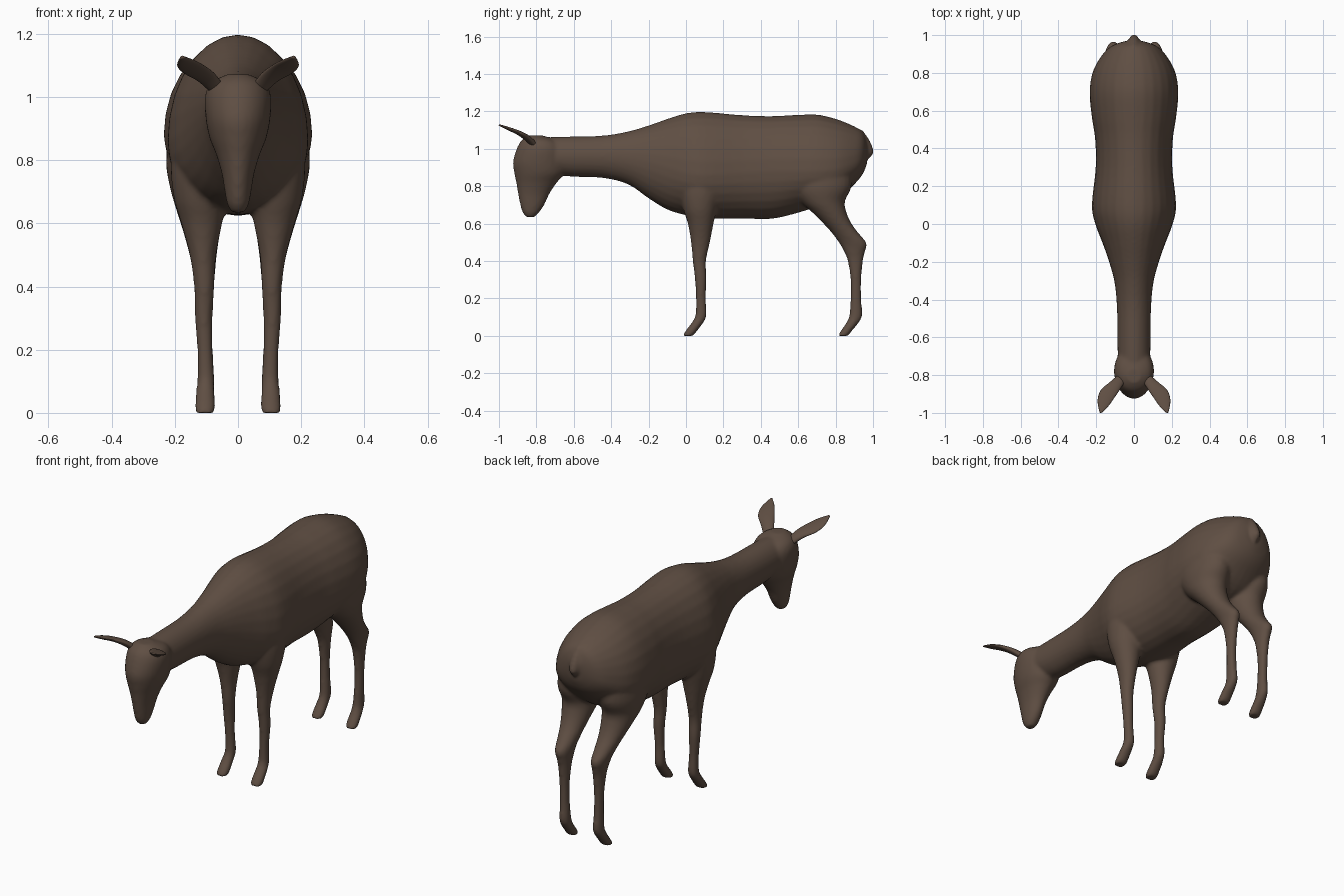
import bpy, bmesh, math
from mathutils import Vector

brown = bpy.data.materials.new("brown_coat")
brown.diffuse_color = (0.115, 0.077, 0.056, 1)
SIDES = 28
ANGLES = [2 * math.pi * i / SIDES for i in range(SIDES)]


def smooth_rows(rows, steps=4):
    """Catmull-Rom interpolation between the rows of a profile."""
    rows = [Vector(r) for r in rows]
    out = []
    for i in range(len(rows) - 1):
        a, b, c, d = (rows[max(i - 1, 0)], rows[i], rows[i + 1],
                      rows[min(i + 2, len(rows) - 1)])
        for s in range(steps):
            t = s / steps
            out.append(b + 0.5 * t * ((c - a) + t * ((2 * a - 5 * b + 4 * c - d)
                       + t * (3 * (b - c) + d - a))))
    return out + [rows[-1]]


def loft(bm, rings, mirror=False):
    """Closed tube through rings of points, optionally repeated across x = 0."""
    for sx in ((1, -1) if mirror else (1,)):
        loops = [[bm.verts.new((p[0] * sx, p[1], p[2])) for p in r] for r in rings]
        for r, q in zip(loops, loops[1:]):
            for i in range(SIDES):
                j = (i + 1) % SIDES
                bm.faces.new((r[i], r[j], q[j], q[i]))
        bm.faces.new(loops[0])
        bm.faces.new(loops[-1])
    bmesh.ops.recalc_face_normals(bm, faces=bm.faces[:])


def body_ring(row):
    """Upright egg section: y, top, widest height, bottom, half width."""
    y, top, mid, bot, w = row
    return [(w * math.cos(a), y,
             mid + math.sin(a) * (top - mid if math.sin(a) > 0 else mid - bot))
            for a in ANGLES]


def flat_ring(row):
    """Level oval section: z, front y, back y, inner x, outer x."""
    z, y0, y1, x0, x1 = row
    return [((x0 + x1) / 2 + (x1 - x0) / 2 * math.cos(a),
             (y0 + y1) / 2 + (y1 - y0) / 2 * math.sin(a), z) for a in ANGLES]


def finish(name, bm):
    mesh = bpy.data.meshes.new(name)
    bm.to_mesh(mesh)
    bm.free()
    mesh.materials.append(brown)
    mesh.shade_smooth()
    ob = bpy.data.objects.new(name, mesh)
    bpy.context.collection.objects.link(ob)
    return ob


skin = bmesh.new()

# neck, torso and rump
torso = [(-0.80, 1.06, 0.97, 0.90, 0.085), (-0.65, 1.065, 0.96, 0.855, 0.087),
         (-0.45, 1.07, 0.96, 0.845, 0.09), (-0.31, 1.093, 0.95, 0.81, 0.103),
         (-0.20, 1.125, 0.93, 0.735, 0.132), (-0.10, 1.16, 0.90, 0.675, 0.167),
         (0.0, 1.19, 0.87, 0.645, 0.205), (0.10, 1.197, 0.86, 0.627, 0.223),
         (0.30, 1.18, 0.87, 0.627, 0.203), (0.45, 1.175, 0.88, 0.625, 0.206),
         (0.57, 1.18, 0.88, 0.65, 0.224), (0.70, 1.183, 0.88, 0.69, 0.235),
         (0.81, 1.157, 0.89, 0.73, 0.217), (0.90, 1.12, 0.92, 0.81, 0.165),
         (0.945, 1.09, 0.95, 0.865, 0.115), (0.968, 1.04, 0.98, 0.92, 0.05)]
loft(skin, [body_ring(r) for r in smooth_rows(torso)])

# head, hanging down from the poll to the muzzle
head = [(1.072, -0.84, -0.77, -0.035, 0.035), (1.045, -0.88, -0.69, -0.085, 0.085),
        (1.0, -0.905, -0.65, -0.105, 0.105), (0.93, -0.925, -0.64, -0.102, 0.102),
        (0.87, -0.918, -0.65, -0.09, 0.09), (0.82, -0.908, -0.69, -0.07, 0.07),
        (0.76, -0.898, -0.73, -0.052, 0.052), (0.70, -0.886, -0.758, -0.042, 0.042),
        (0.66, -0.874, -0.785, -0.034, 0.034), (0.634, -0.855, -0.81, -0.02, 0.02)]
loft(skin, [flat_ring(r) for r in smooth_rows(head)])

# front legs from shoulder to hoof
front_leg = [(0.90, -0.02, 0.20, 0.03, 0.205), (0.78, -0.03, 0.19, 0.03, 0.213),
             (0.68, -0.015, 0.165, 0.035, 0.203), (0.60, 0.01, 0.147, 0.05, 0.18),
             (0.50, 0.027, 0.128, 0.069, 0.153), (0.40, 0.036, 0.107, 0.075, 0.139),
             (0.31, 0.047, 0.11, 0.08, 0.137), (0.20, 0.053, 0.106, 0.08, 0.129),
             (0.11, 0.05, 0.11, 0.075, 0.129), (0.07, 0.03, 0.092, 0.074, 0.133),
             (0.03, 0.0, 0.062, 0.071, 0.136), (0.0, -0.018, 0.038, 0.072, 0.137)]
loft(skin, [flat_ring(r) for r in smooth_rows(front_leg)], mirror=True)

# hind legs from haunch through hock to hoof
hind_leg = [(0.92, 0.58, 0.88, 0.03, 0.215), (0.80, 0.56, 0.885, 0.025, 0.228),
            (0.72, 0.61, 0.85, 0.028, 0.217), (0.66, 0.675, 0.858, 0.04, 0.201),
            (0.60, 0.735, 0.885, 0.052, 0.182), (0.55, 0.78, 0.922, 0.06, 0.167),
            (0.495, 0.82, 0.966, 0.068, 0.152), (0.45, 0.845, 0.957, 0.072, 0.143),
            (0.40, 0.865, 0.946, 0.076, 0.136), (0.30, 0.88, 0.937, 0.081, 0.13),
            (0.20, 0.88, 0.937, 0.08, 0.128), (0.11, 0.873, 0.942, 0.075, 0.128),
            (0.07, 0.857, 0.923, 0.074, 0.132), (0.03, 0.83, 0.89, 0.071, 0.136),
            (0.0, 0.812, 0.867, 0.072, 0.137)]
loft(skin, [flat_ring(r) for r in smooth_rows(hind_leg)], mirror=True)

# short tail lying against the rump
tail = [(1.10, 0.89, 0.945, -0.015, 0.015), (1.04, 0.92, 0.985, -0.027, 0.027),
        (0.98, 0.925, 1.003, -0.027, 0.027), (0.945, 0.93, 0.975, -0.012, 0.012)]
loft(skin, [flat_ring(r) for r in smooth_rows(tail)])

# merge the overlapping forms into one soft skin
body = finish("body_with_head_and_legs", skin)
fuse = body.modifiers.new("fuse", "REMESH")
fuse.mode = "VOXEL"
fuse.voxel_size = 0.01
fuse.use_smooth_shade = True
soften = body.modifiers.new("soften", "SMOOTH")
soften.factor = 0.5
soften.iterations = 4

# leaf-shaped ears pointing forward and outward: centre x, y, z, half width, half thickness
ear = [(0.065, -0.815, 1.025, 0.026, 0.018), (0.10, -0.855, 1.062, 0.034, 0.016),
       (0.14, -0.90, 1.088, 0.042, 0.012), (0.165, -0.95, 1.108, 0.033, 0.009),
       (0.178, -0.998, 1.127, 0.006, 0.004)]
across = Vector((0.84, 0.5, -0.2)).normalized()
thin = across.cross(Vector((0.103, -0.168, 0.09)).normalized()).normalized()
ear_rings = [[Vector(r[:3]) + across * r[3] * math.cos(a) + thin * r[4] * math.sin(a)
              for a in ANGLES] for r in smooth_rows(ear)]
ears = bmesh.new()
loft(ears, ear_rings, mirror=True)
finish("ears", ears)
